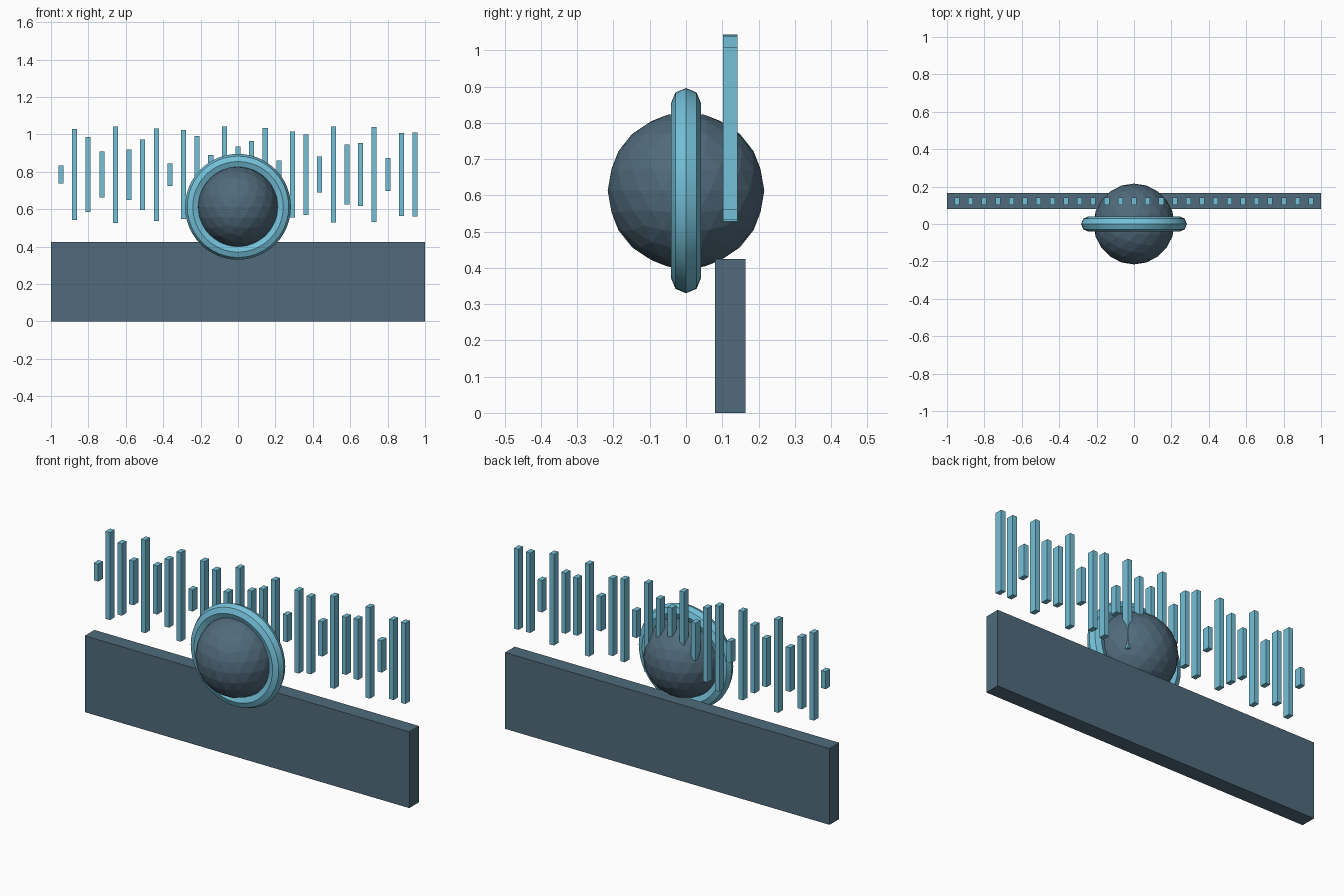
import bpy
import math

cube = bpy.data.objects.get("Cube")
if cube:
    bpy.data.objects.remove(cube, do_unlink=True)


def material(name, colour):
    mat = bpy.data.materials.new(name)
    mat.use_nodes = True
    mat.diffuse_color = (*colour, 1)
    mat.node_tree.nodes["Principled BSDF"].inputs["Base Color"].default_value = (*colour, 1)
    return mat


slate = material("slate blue", (0.08, 0.145, 0.2))
sky = material("sky blue", (0.175, 0.53, 0.69))


def finish(name, mat):
    obj = bpy.context.object
    obj.name = name
    obj.data.materials.append(mat)
    return obj


def box(name, centre, size, mat):
    bpy.ops.mesh.primitive_cube_add(size=1, location=centre)
    obj = finish(name, mat)
    obj.scale = size
    bpy.ops.object.transform_apply(location=False, rotation=False, scale=True)
    return obj


BACK_Y = 0.122
ORB = (0, 0, 0.613)

# Long plinth
box("base_panel", (0, BACK_Y, 0.2125), (2, 0.085, 0.425), slate)

# Faceted orb and the ring around it
bpy.ops.mesh.primitive_ico_sphere_add(subdivisions=3, radius=0.216, location=ORB)
finish("orb", slate)
bpy.ops.mesh.primitive_torus_add(major_segments=48, minor_segments=8, location=ORB,
                                 rotation=(math.pi / 2, 0, 0),
                                 major_radius=0.242, minor_radius=0.041)
finish("ring", sky)
bpy.ops.object.shade_smooth_by_angle(angle=math.radians(20))

# Row of floating bars, all centred on one height
heights = [0.097, 0.487, 0.4, 0.245, 0.517, 0.27, 0.378, 0.495, 0.12,
           0.475, 0.413, 0.21, 0.517, 0.3, 0.36, 0.497, 0.15, 0.46,
           0.43, 0.193, 0.513, 0.32, 0.337, 0.507, 0.177, 0.445, 0.449]
middle = (len(heights) - 1) / 2
for i, height in enumerate(heights):
    box(f"bar_{i + 1}", ((i - middle) * 0.0728, BACK_Y, 0.785),
        (0.027, 0.041, height), sky)
